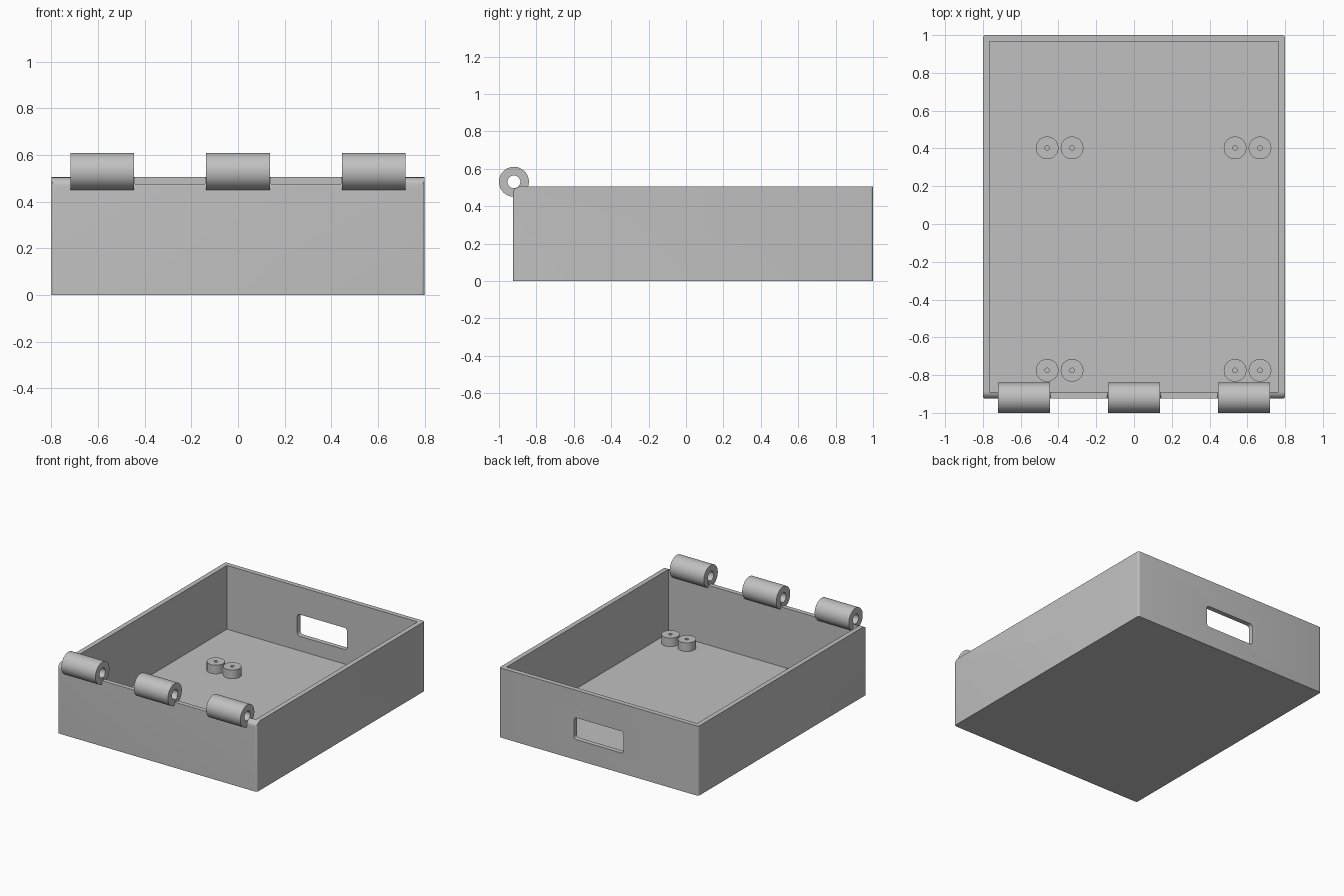
import bpy, bmesh, math
from mathutils import Matrix

if "Cube" in bpy.data.objects:
    bpy.data.objects.remove(bpy.data.objects["Cube"], do_unlink=True)

grey = bpy.data.materials.new("plain grey")
grey.use_nodes = True
grey.diffuse_color = (0.53, 0.53, 0.53, 1)
grey.node_tree.nodes["Principled BSDF"].inputs["Base Color"].default_value = grey.diffuse_color

WIDTH, FRONT, BACK, HEIGHT = 0.8, -0.925, 1.0, 0.505
WALL, FLOOR = 0.035, 0.042


def finish(name, bm):
    bmesh.ops.recalc_face_normals(bm, faces=bm.faces)
    mesh = bpy.data.meshes.new(name)
    bm.to_mesh(mesh)
    bm.free()
    mesh.materials.append(grey)
    obj = bpy.data.objects.new(name, mesh)
    bpy.context.collection.objects.link(obj)
    return obj


def block(name, low, high, axis=None, radius=0):
    """Box between two corners, with the edges along one axis rounded."""
    bm = bmesh.new()
    bmesh.ops.create_cube(bm, size=1)
    for v in bm.verts:
        v.co = [(a + b) / 2 + c * (b - a) for a, b, c in zip(low, high, v.co)]
    if axis is not None:
        edges = [e for e in bm.edges
                 if abs(e.verts[0].co[axis] - e.verts[1].co[axis]) > 0.001]
        bmesh.ops.bevel(bm, geom=edges, offset=radius, segments=5,
                        profile=0.5, affect="EDGES")
    return finish(name, bm)


def tube(name, outer, inner, length, matrix, sides):
    """Hollow cylinder centred on the origin along z, then placed."""
    bm = bmesh.new()
    h = length / 2
    section = [(inner, -h), (outer, -h), (outer, h), (inner, h)]
    verts = [bm.verts.new((r, 0, z)) for r, z in section]
    edges = [bm.edges.new((verts[i], verts[(i + 1) % 4])) for i in range(4)]
    bmesh.ops.spin(bm, geom=verts + edges, axis=(0, 0, 1), cent=(0, 0, 0),
                   angle=math.tau, steps=sides)
    bmesh.ops.remove_doubles(bm, verts=bm.verts, dist=0.0001)
    bm.transform(matrix)
    return finish(name, bm)


def smooth(obj):
    bpy.ops.object.select_all(action="DESELECT")
    obj.select_set(True)
    bpy.context.view_layer.objects.active = obj
    bpy.ops.object.shade_smooth_by_angle(angle=math.radians(30))


def cut(obj, cutter):
    mod = obj.modifiers.new("cut", "BOOLEAN")
    mod.operation, mod.solver, mod.object = "DIFFERENCE", "EXACT", cutter
    bpy.context.view_layer.objects.active = obj
    bpy.ops.object.modifier_apply(modifier=mod.name)
    bpy.data.objects.remove(cutter, do_unlink=True)


# Open tray with rounded upright corners
tray = block("tray", (-WIDTH, FRONT, 0), (WIDTH, BACK, HEIGHT), 2, 0.014)
cut(tray, block("cavity", (WALL - WIDTH, FRONT + WALL, FLOOR),
                (WIDTH - WALL, BACK - WALL, 1)))

# Handle slot through the back wall
cut(tray, block("handle_slot", (-0.2, BACK - 0.1, 0.147), (0.2, BACK + 0.1, 0.305), 1, 0.022))

# Rounded upper front edge
r = 0.04
profile = [(FRONT - r, HEIGHT + r), (FRONT - r, HEIGHT - r)]
profile += [(FRONT + r - r * math.cos(t), HEIGHT - r + r * math.sin(t))
            for t in (math.pi / 2 * i / 10 for i in range(11))]
profile.append((FRONT + r, HEIGHT + r))
bm = bmesh.new()
face = bm.faces.new([bm.verts.new((-1, y, z)) for y, z in profile])
ext = bmesh.ops.extrude_face_region(bm, geom=[face])["geom"]
bmesh.ops.translate(bm, vec=(2, 0, 0),
                    verts=[g for g in ext if isinstance(g, bmesh.types.BMVert)])
cut(tray, finish("edge_rounding", bm))

# Two shallow clearances between the hinge knuckles
for side in (-1, 1):
    x = side * 0.292
    cut(tray, block("clearance", (x - 0.15, FRONT - 0.1, 0.475), (x + 0.15, FRONT + 0.1, 0.7)))
smooth(tray)

# Three hinge knuckles along the front
for label, x in (("right", -0.582), ("middle", 0), ("left", 0.582)):
    place = Matrix.Translation((x, -0.92, 0.53)) @ Matrix.Rotation(math.pi / 2, 4, "Y")
    smooth(tube(label + "_hinge_knuckle", 0.08, 0.034, 0.274, place, 64))

# Four pairs of hollow mounting posts on the floor
top = 0.105
for row, y in (("front", -0.775), ("back", 0.403)):
    for i, x in enumerate((-0.46, -0.328, 0.535, 0.667)):
        place = Matrix.Translation((x, y, (FLOOR + top) / 2))
        smooth(tube(f"{row}_mounting_post_{i + 1}", 0.06, 0.012, top - FLOOR, place, 40))
